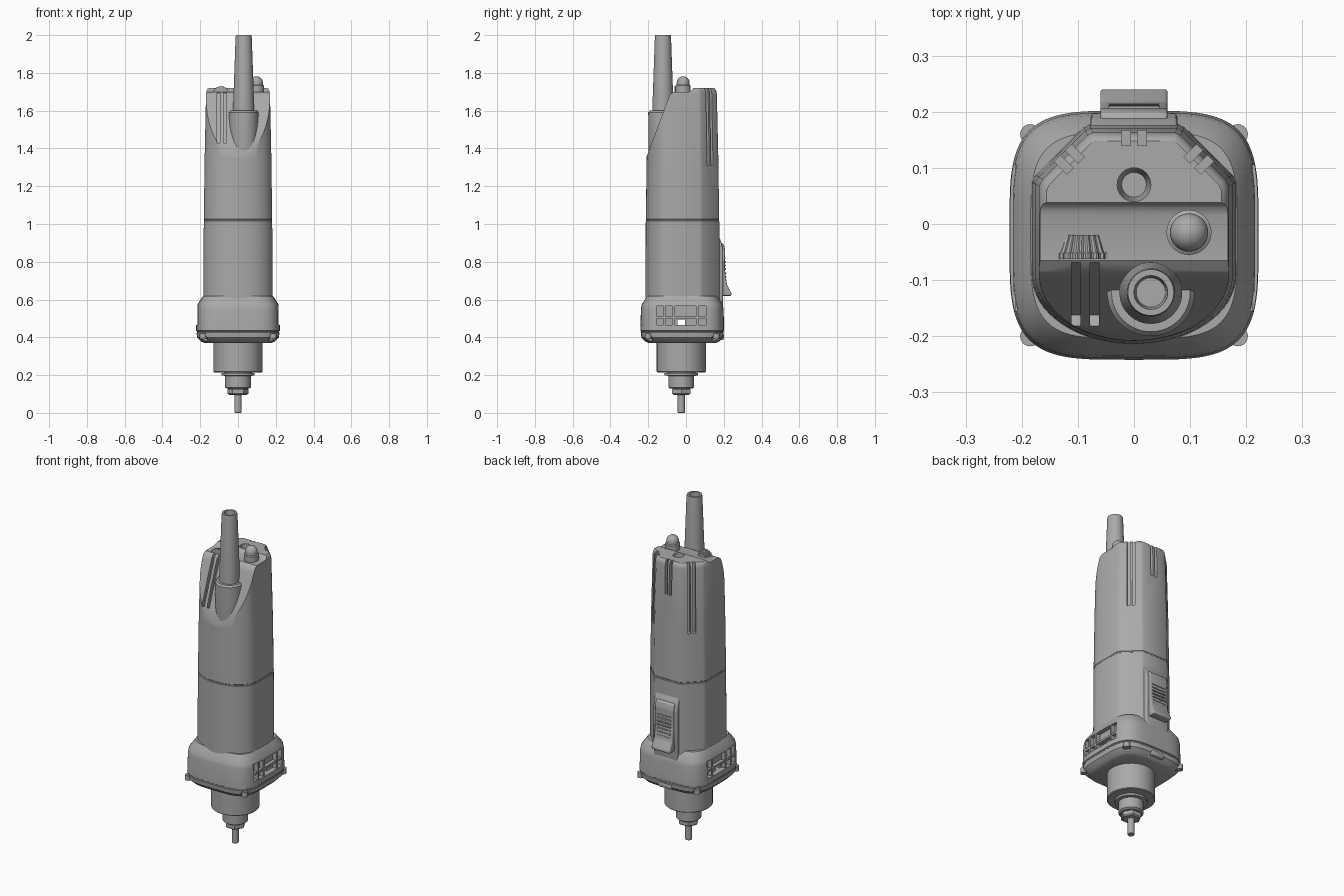
import bpy, bmesh, math
from mathutils import Matrix, Vector

cube = bpy.data.objects.get("Cube")
if cube:
    bpy.data.objects.remove(cube, do_unlink=True)

grey = bpy.data.materials.new("neutral grey")
grey.use_nodes = True
COLOUR = (0.4, 0.4, 0.4, 1)
grey.diffuse_color = COLOUR
grey.node_tree.nodes["Principled BSDF"].inputs["Base Color"].default_value = COLOUR
AXIS_Y = -0.025


def add(name, bm):
    bmesh.ops.recalc_face_normals(bm, faces=bm.faces[:])
    mesh = bpy.data.meshes.new(name)
    bm.to_mesh(mesh)
    bm.free()
    ob = bpy.data.objects.new(name, mesh)
    bpy.context.collection.objects.link(ob)
    mesh.materials.append(grey)
    return ob


def select(ob):
    bpy.ops.object.select_all(action='DESELECT')
    ob.select_set(True)
    bpy.context.view_layer.objects.active = ob


def smooth(ob, angle=32):
    select(ob)
    bpy.ops.object.shade_smooth_by_angle(angle=math.radians(angle))
    return ob


def cut(ob, cutter):
    mod = ob.modifiers.new("cut", 'BOOLEAN')
    mod.operation, mod.solver, mod.object = 'DIFFERENCE', 'EXACT', cutter
    select(ob)
    bpy.ops.object.modifier_apply(modifier=mod.name)
    bpy.data.objects.remove(cutter, do_unlink=True)


def loft(name, outline, sections, cy):
    """Stack scaled copies of an outline: sections are (z, scale)."""
    bm = bmesh.new()
    rings = [[bm.verts.new((x * s, cy + (y - cy) * s, z)) for x, y in outline]
             for z, s in sections]
    for a, b in zip(rings, rings[1:]):
        for i in range(len(a)):
            j = (i + 1) % len(a)
            bm.faces.new((a[i], a[j], b[j], b[i]))
    bm.faces.new(rings[0])
    bm.faces.new(rings[-1])
    return add(name, bm)


def turned(name, profile, x=0, y=AXIS_Y, sides=48):
    """Solid of revolution about a vertical axis: profile is (z, radius)."""
    circle = [(math.cos(2 * math.pi * i / sides), math.sin(2 * math.pi * i / sides))
              for i in range(sides)]
    ob = loft(name, circle, profile, 0)
    ob.data.transform(Matrix.Translation((x, y, 0)))
    return smooth(ob)


def box(name, size, loc, rot=None, bevel=0):
    bm = bmesh.new()
    bmesh.ops.create_cube(bm, size=1)
    bm.transform(Matrix.Diagonal((*size, 1)))
    if bevel:
        bmesh.ops.bevel(bm, geom=bm.edges[:], offset=bevel, segments=3,
                        profile=0.5, affect='EDGES')
    bm.transform(Matrix.Translation(loc) @ (rot or Matrix()))
    return add(name, bm)


def side_profile(name, points, width, bevel=0):
    """Extrude a (y, z) profile across x."""
    bm = bmesh.new()
    face = bm.faces.new([bm.verts.new((-width / 2, y, z)) for y, z in points])
    new = bmesh.ops.extrude_face_region(bm, geom=[face])["geom"]
    bmesh.ops.translate(bm, vec=(width, 0, 0),
                        verts=[g for g in new if isinstance(g, bmesh.types.BMVert)])
    if bevel:
        bmesh.ops.bevel(bm, geom=bm.edges[:], offset=bevel, segments=3,
                        profile=0.5, affect='EDGES')
    return add(name, bm)


# Main housing: chamfered back, rounded front, seam at mid height
half = [(0.08, 0.178), (0.09, 0.173), (0.176, 0.088), (0.183, 0.075)]
for i in range(17):
    a = math.pi / 2 * i / 16
    half.append((0.183 * math.cos(a), -0.09 - 0.125 * math.sin(a)))
outline = half + [(-x, y) for x, y in reversed(half[:-1])]
body = loft("housing", outline,
            [(0.58, 1.0), (1.016, 0.99), (1.018, 0.98), (1.024, 0.98), (1.026, 0.988),
             (1.35, 0.965), (1.69, 0.925), (1.705, 0.91), (1.715, 0.885), (1.72, 0.85)], -0.02)

# Slanted front and stepped top
cut(body, side_profile("top_cutter", [
    (-0.32, 1.06), (-0.095, 1.66), (-0.085, 1.685), (-0.065, 1.70), (0.015, 1.70),
    (0.03, 1.707), (0.045, 1.73), (0.045, 1.9), (-0.32, 1.9)], 0.6))
cut(body, turned("socket_cutter", [(1.6, 0.022), (1.66, 0.03), (1.8, 0.03)], 0, 0.07, 32))

# Paired cooling slots: back, two diagonal corners, slanted front
for turn, reach, low in ((0, 0.165, 1.52), (45, 0.172, 1.31), (-45, 0.172, 1.31)):
    rot = Matrix.Rotation(math.radians(turn), 4, 'Z')
    for off in (-0.014, 0.014):
        loc = rot @ Vector((off, reach, 0)) + Vector((0, 0, (low + 1.8) / 2))
        cut(body, box("slot_cutter", (0.016, 0.05, 1.8 - low), loc, rot))
slope = Matrix.Rotation(math.radians(-20.5), 4, 'X')
for x in (-0.103, -0.07):
    cut(body, box("slot_cutter", (0.016, 0.04, 0.29), (x, -0.13, 1.565), slope))
smooth(body)

# Cable boss and hollow strain relief
turned("cable_boss", [(1.25, 0.06), (1.34, 0.075), (1.59, 0.078), (1.6, 0.07)], 0.03, -0.122)
turned("strain_relief", [(1.58, 0.056), (1.62, 0.056), (1.985, 0.043), (2.0, 0.041),
                         (2.0, 0.03), (1.93, 0.026)], 0.03, -0.122)

# Domed knob
dome = [(1.748 + 0.034 * math.sin(a), max(0.034 * math.cos(a), 0.001))
        for a in (math.pi / 2 * i / 8 for i in range(9))]
turned("domed_knob", [(1.68, 0.04), (1.732, 0.04), (1.736, 0.034)] + dome, 0.098, -0.015)

# Ribbed thumbwheel lying on its side
teeth = [((1 if i % 4 < 2 else 0.92) * math.cos(math.tau * i / 72),
          (1 if i % 4 < 2 else 0.92) * math.sin(math.tau * i / 72)) for i in range(72)]
wheel = loft("speed_wheel", teeth, [(0, 0.046), (0.01, 0.046), (0.012, 0.043), (0.042, 0.033)], 0)
wheel.data.transform(Matrix.Translation((-0.09, -0.062, 1.685))
                     @ Matrix.Rotation(-math.pi / 2, 4, 'X'))

# Collar: bulged square section with chamfered ends
square = []
for i in range(96):
    c, s = math.cos(math.tau * i / 96), math.sin(math.tau * i / 96)
    square.append((math.copysign(abs(c) ** 0.5, c) * 0.222,
                   -0.02 + math.copysign(abs(s) ** 0.5, s) * 0.222))
collar = loft("collar", square,
              [(0.37, 0.8), (0.378, 0.88), (0.4, 0.975), (0.425, 0.99), (0.428, 0.98),
               (0.432, 0.98), (0.435, 1.0), (0.55, 0.985), (0.575, 0.965), (0.62, 0.83)], -0.02)
for side in (-1, 1):
    cut(collar, box("window_cutter", (0.06, 0.26, 0.1), (side * 0.22, AXIS_Y, 0.515)))
cut(collar, box("through_cutter", (0.6, 0.04, 0.03), (0, AXIS_Y, 0.48)))
for x in (-0.185, 0.185):
    for y in (-0.2, 0.16):
        cut(collar, turned("screw_cutter", [(0.3, 0.024), (0.405, 0.024)], x, y, 20))
smooth(collar)

# Window ribs, bars and corner screws
for side, word in ((-1, "right"), (1, "left")):
    for i, y in enumerate((-0.115, -0.065, 0.06)):
        box(f"{word}_window_rib_{i}", (0.026, 0.012, 0.1), (side * 0.202, y, 0.515))
    box(f"{word}_window_bar", (0.022, 0.26, 0.012), (side * 0.2, AXIS_Y, 0.505))
    for y, end in ((-0.2, "front"), (0.16, "back")):
        turned(f"{end}_{word}_screw", [(0.39, 0.018), (0.42, 0.018)], side * 0.185, y, 20)
smooth(box("back_latch", (0.09, 0.03, 0.03), (0, 0.187, 0.402), bevel=0.01))

# Sliding switch on a raised mount
smooth(side_profile("switch_mount", [
    (0.14, 0.56), (0.195, 0.56), (0.197, 0.86), (0.188, 0.9), (0.168, 0.95), (0.14, 0.95)],
    0.155, 0.006))
smooth(side_profile("sliding_switch", [
    (0.17, 0.62), (0.24, 0.62), (0.24, 0.635), (0.217, 0.68), (0.205, 0.76),
    (0.207, 0.86), (0.2, 0.895), (0.17, 0.905)], 0.12, 0.006))
for i in range(7):
    y = 0.211 - 0.0008 * i
    box(f"switch_grip_{i}", (0.09, 0.008, 0.007), (0, y, 0.7 + 0.02 * i), bevel=0.002)

# Nose, spindle, collet nut and shaft
turned("nose", [(0.215, 0.126), (0.219, 0.13), (0.38, 0.13)])
turned("spindle", [(0.128, 0.058), (0.135, 0.068), (0.196, 0.068), (0.198, 0.088),
                   (0.21, 0.088), (0.212, 0.075), (0.22, 0.075)])
turned("collet_nut", [(0.096, 0.048), (0.102, 0.056), (0.124, 0.056), (0.13, 0.05)], sides=6)
turned("shaft", [(0.0, 0.016), (0.003, 0.019), (0.11, 0.019)], sides=24)
